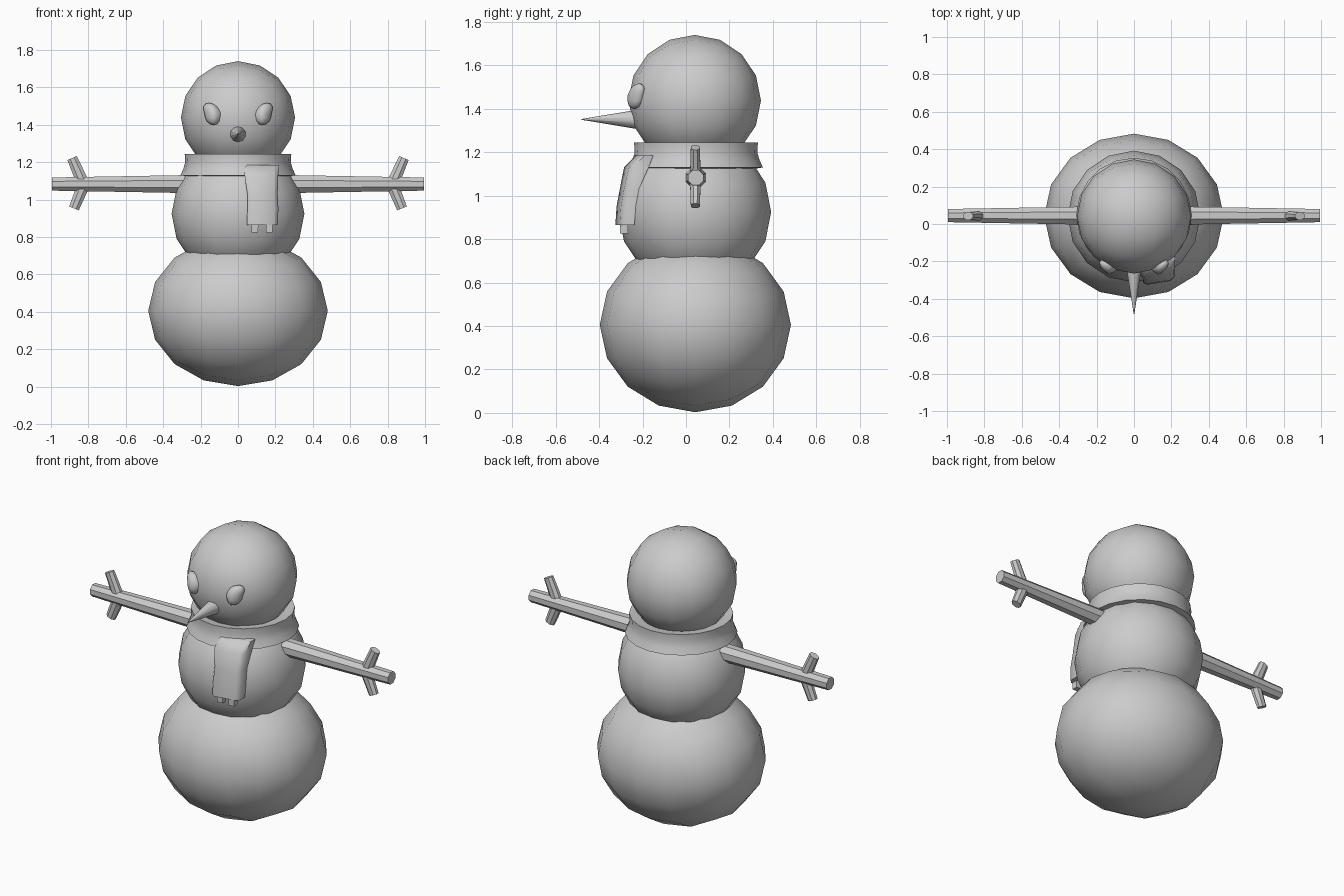
import bpy, bmesh, math
from mathutils import Matrix, Vector

if "Cube" in bpy.data.objects:
    bpy.data.objects.remove(bpy.data.objects["Cube"])


def finish(name, bm, angle=40):
    bmesh.ops.recalc_face_normals(bm, faces=bm.faces)
    me = bpy.data.meshes.new(name)
    bm.to_mesh(me)
    bm.free()
    ob = bpy.data.objects.new(name, me)
    bpy.context.collection.objects.link(ob)
    bpy.ops.object.select_all(action='DESELECT')
    ob.select_set(True)
    bpy.context.view_layer.objects.active = ob
    bpy.ops.object.shade_smooth_by_angle(angle=math.radians(angle))
    return ob


def ball(name, centre, radii):
    # cube rounded into a 16-sided sphere of quads
    bm = bmesh.new()
    bmesh.ops.create_cube(bm, size=2)
    for _ in range(2):
        bmesh.ops.subdivide_edges(bm, edges=bm.edges[:], cuts=1, use_grid_fill=True)
        for v in bm.verts:
            v.co.normalize()
    for v in bm.verts:
        v.co = Vector(a * r + c for a, r, c in zip(v.co, radii, centre))
    return finish(name, bm, 60)


def stick(name, p, q, r1, r2, sides=8, depth=1.0):
    # tapered stick in the xz plane, squashed in y by depth
    p, q = Vector(p), Vector(q)
    d = q - p
    m = (Matrix.Translation((p + q) / 2)
         @ Matrix.Rotation(math.atan2(d.x, d.z), 4, 'Y')
         @ Matrix.Diagonal((1, depth, 1, 1))
         @ Matrix.Rotation(math.pi / sides, 4, 'Z'))
    bm = bmesh.new()
    bmesh.ops.create_cone(bm, cap_ends=True, segments=sides, radius1=r1,
                          radius2=r2, depth=d.length, matrix=m)
    return finish(name, bm, 30)


# snow body
ball("lower_body", (0, 0.043, 0.405), (0.48, 0.44, 0.402))
ball("middle_body", (0, 0.04, 0.925), (0.355, 0.352, 0.355))
ball("head", (0, 0.04, 1.438), (0.305, 0.305, 0.302))

# scarf ring: (radius, height) profile turned around the neck
bm = bmesh.new()
profile = [(0.22, 1.235), (0.285, 1.245), (0.282, 1.20), (0.292, 1.165),
           (0.308, 1.13), (0.25, 1.12)]
N = 20
rings = []
for i in range(N):
    a = 2 * math.pi * i / N
    rings.append([bm.verts.new((r * math.cos(a), 0.046 + r * math.sin(a), z))
                  for r, z in profile])
for i in range(N):
    a, b = rings[i], rings[(i + 1) % N]
    for j in range(len(profile)):
        k = (j + 1) % len(profile)
        bm.faces.new((a[j], b[j], b[k], a[k]))
finish("scarf_ring", bm, 50)

# scarf tail: cross-sections (height, front y, back y, x left, x right)
bm = bmesh.new()
sections = [(1.185, -0.225, -0.17, 0.03, 0.22), (1.13, -0.278, -0.19, 0.035, 0.215),
            (1.03, -0.30, -0.235, 0.05, 0.212), (0.95, -0.315, -0.25, 0.05, 0.216),
            (0.865, -0.32, -0.255, 0.048, 0.212)]
loops = []
for z, yf, yb, x0, x1 in sections:
    loops.append([bm.verts.new((x, y + 0.16 * (x - 0.1), z))
                  for x, y in ((x0, yb), (x0, yf + 0.015), (x0 + 0.02, yf),
                               (x1 - 0.02, yf), (x1, yf + 0.015), (x1, yb))])
for a, b in zip(loops, loops[1:]):
    for j in range(6):
        k = (j + 1) % 6
        bm.faces.new((a[j], a[k], b[k], b[j]))
bm.faces.new(loops[0])
bm.faces.new(loops[-1])
finish("scarf_tail", bm, 50)

# scarf tassels
for i, x in enumerate((0.09, 0.167)):
    stick(f"tassel_{i + 1}", (x, -0.285, 0.89), (x, -0.285, 0.825), 0.027, 0.025, 4)

# carrot nose
bm = bmesh.new()
bmesh.ops.create_cone(bm, cap_ends=True, segments=10, radius1=0.045, radius2=0.002,
                      depth=0.26,
                      matrix=Matrix.Translation((0, -0.35, 1.351))
                      @ Matrix.Rotation(math.pi / 2, 4, 'X'))
finish("nose", bm, 50)

for side, s in (("left", -1), ("right", 1)):
    # slanted eye: ellipsoid whose upper half leans outward
    eye = ball(f"eye_{side}", (0, 0, 0), (0.049, 0.038, 0.059))
    for v in eye.data.vertices:
        if v.co.z > 0:
            v.co.x += s * 0.45 * v.co.z
        v.co.y += 0.35 * abs(v.co.x) + 0.12 * v.co.z
    eye.location = (s * 0.13, -0.232, 1.458)

    # arm with two twigs
    stick(f"arm_{side}", (s * 0.22, 0.045, 1.083), (s * 0.995, 0.045, 1.083), 0.053, 0.038)
    stick(f"upper_twig_{side}", (s * 0.825, 0.043, 1.08), (s * 0.887, 0.043, 1.222),
          0.036, 0.03, 8, 0.75)
    stick(f"lower_twig_{side}", (s * 0.825, 0.043, 1.08), (s * 0.877, 0.043, 0.953),
          0.036, 0.03, 8, 0.75)
